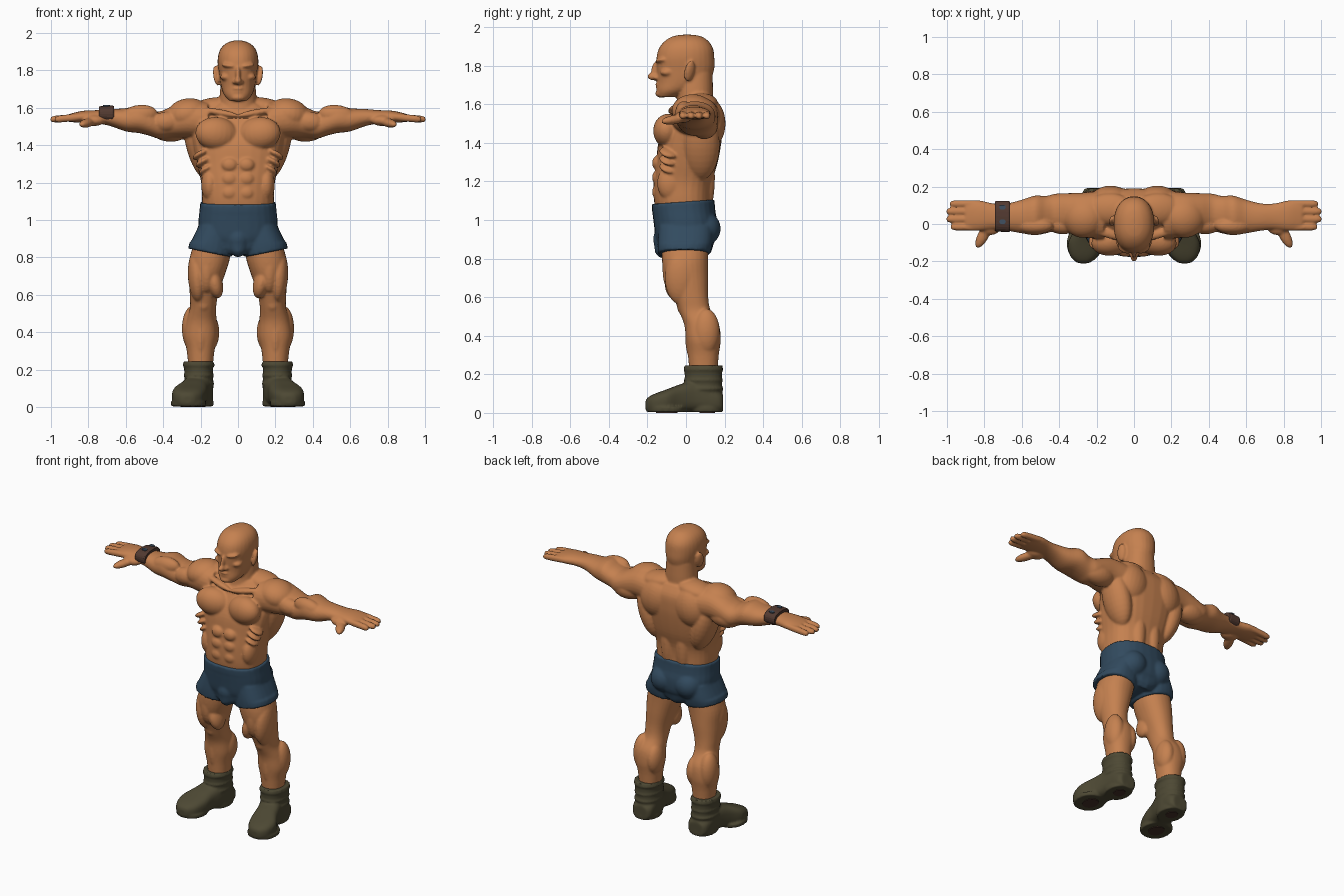
import bpy, bmesh, math
from mathutils import Matrix, Vector, Euler


def material(name, rgb):
    m = bpy.data.materials.new(name)
    m.diffuse_color = (*rgb, 1)
    return m


SKIN = material("tan skin", (0.56, 0.22, 0.08))
BLUE = material("navy cloth", (0.032, 0.07, 0.115))
OLIVE = material("olive leather", (0.075, 0.066, 0.034))
BROWN = material("brown leather", (0.085, 0.042, 0.03))
SLATE = material("slate stud", (0.05, 0.08, 0.12))
TREAD = material("dark red tread", (0.06, 0.03, 0.022))


def loft(bm, axis, rings, s=1, power=2.2, sides=28, steps=4):
    """Closed tube; a ring is (position, centre a, centre b, radius a, radius b)."""
    pts = [Vector(r) for r in rings]
    fine = []
    for i in range(len(pts) - 1):
        p0, p1, p2, p3 = pts[max(i - 1, 0)], pts[i], pts[i + 1], pts[min(i + 2, len(pts) - 1)]
        for k in range(steps):
            t = k / steps
            fine.append(0.5 * (2 * p1 + (p2 - p0) * t + (2 * p0 - 5 * p1 + 4 * p2 - p3) * t * t
                               + (3 * p1 - p0 - 3 * p2 + p3) * t ** 3))
    fine.append(pts[-1])
    loops = []
    for t, a, b, ra, rb in fine:
        loop = []
        for k in range(sides):
            an = 2 * math.pi * k / sides
            c, d = math.cos(an), math.sin(an)
            u = a + ra * math.copysign(abs(c) ** (2 / power), c)
            v = b + rb * math.copysign(abs(d) ** (2 / power), d)
            x, y, z = {"x": (t, u, v), "y": (u, t, v), "z": (u, v, t)}[axis]
            loop.append(bm.verts.new((x * s, y, z)))
        loops.append(loop)
    faces = [bm.faces.new(loops[0]), bm.faces.new(loops[-1])]
    for l0, l1 in zip(loops, loops[1:]):
        for k in range(sides):
            j = (k + 1) % sides
            faces.append(bm.faces.new((l0[k], l0[j], l1[j], l1[k])))
    bmesh.ops.recalc_face_normals(bm, faces=faces)


def blob(bm, pos, rad, s=1, rot=(0, 0, 0)):
    """Ellipsoid muscle; rotation is in degrees and mirrors with s."""
    e = Euler((math.radians(rot[0]), math.radians(rot[1]) * s, math.radians(rot[2]) * s))
    m = Matrix.Translation((pos[0] * s, pos[1], pos[2])) @ e.to_matrix().to_4x4() @ Matrix.Diagonal((*rad, 1))
    bmesh.ops.create_uvsphere(bm, u_segments=24, v_segments=16, radius=1, matrix=m)


def finish(bm, name, mat, voxel=0, smooth=5):
    me = bpy.data.meshes.new(name)
    bm.to_mesh(me)
    bm.free()
    ob = bpy.data.objects.new(name, me)
    bpy.context.collection.objects.link(ob)
    me.materials.append(mat)
    if voxel:
        r = ob.modifiers.new("blend", "REMESH")
        r.mode, r.voxel_size, r.use_smooth_shade = "VOXEL", voxel, True
        sm = ob.modifiers.new("soften", "SMOOTH")
        sm.factor, sm.iterations = 0.5, smooth
    return ob


# ---- body: torso, neck and head
bm = bmesh.new()
loft(bm, "z", [(0.93, 0, 0, .17, .12), (1.0, 0, -.005, .18, .14), (1.1, 0, -.018, .192, .148),
               (1.2, 0, -.015, .197, .152), (1.3, 0, .005, .22, .16), (1.4, 0, .02, .24, .163),
               (1.48, 0, .04, .25, .15), (1.56, 0, .06, .21, .125), (1.62, 0, .06, .13, .09)], power=2.5)
loft(bm, "z", [(1.5, 0, .05, .13, .12), (1.6, 0, .047, .104, .096), (1.68, 0, .046, .097, .094),
               (1.76, 0, .046, .09, .092)])
loft(bm, "z", [(1.637, 0, -.1, .045, .045), (1.67, 0, -.062, .075, .09), (1.72, 0, -.015, .092, .133),
               (1.78, 0, -.003, .101, .149), (1.84, 0, -.003, .109, .15), (1.89, 0, 0, .104, .14),
               (1.927, 0, .003, .085, .113), (1.951, 0, .005, .052, .075), (1.96, 0, .005, .018, .028)])
# nose, lips and chin
blob(bm, (0, -.167, 1.743), (.02, .034, .02))
blob(bm, (0, -.15, 1.782), (.014, .03, .05), rot=(-18, 0, 0))
blob(bm, (0, -.143, 1.703), (.03, .017, .008))
blob(bm, (0, -.14, 1.686), (.027, .017, .009))
blob(bm, (0, -.127, 1.655), (.04, .032, .022))

for s in (1, -1):
    # brow, cheek, nostril, ear
    blob(bm, (.045, -.124, 1.826), (.045, .033, .014), s, (0, -8, 20))
    blob(bm, (.062, -.098, 1.765), (.034, .036, .02), s)
    blob(bm, (.018, -.153, 1.738), (.012, .018, .012), s)
    blob(bm, (.115, .018, 1.772), (.014, .028, .056), s, (-8, 12, 25))
    # chest, neck slope, shoulder blade, lats
    blob(bm, (.112, -.09, 1.46), (.118, .078, .09), s, (0, -8, -12))
    blob(bm, (.13, .08, 1.605), (.13, .085, .05), s, (0, 8, 0))
    blob(bm, (.125, .12, 1.5), (.115, .085, .13), s, (0, -12, 0))
    blob(bm, (.2, .075, 1.39), (.075, .1, .19), s, (0, 16, 0))
    blob(bm, (.055, .1, 1.22), (.05, .05, .2), s)
    blob(bm, (.1, -.06, 1.575), (.11, .025, .018), s, (0, -10, 12))
    # abdominal rows, flank and ribs
    for z in (1.145, 1.22, 1.295):
        blob(bm, (.045, -.148, z), (.043, .028, .037), s)
    blob(bm, (.15, -.08, 1.19), (.047, .07, .09), s)
    for k in range(3):
        blob(bm, (.165 + .017 * k, -.09, 1.27 + .04 * k), (.05, .05, .018), s, (0, 30, 25))
    # arm and its muscles
    loft(bm, "x", [(.16, .05, 1.53, .13, .1), (.27, .048, 1.54, .12, .1), (.35, .06, 1.525, .105, .085),
                   (.42, .062, 1.507, .1, .073), (.47, .05, 1.52, .1, .07), (.53, .046, 1.54, .106, .075),
                   (.6, .04, 1.536, .09, .062), (.68, .037, 1.548, .073, .046), (.75, .04, 1.552, .07, .036),
                   (.83, .045, 1.552, .082, .032), (.9, .045, 1.546, .08, .022)], s)
    blob(bm, (.27, .035, 1.565), (.115, .11, .085), s, (0, 12, 0))
    blob(bm, (.38, -.005, 1.525), (.085, .05, .055), s, (0, 5, 0))
    blob(bm, (.36, .095, 1.487), (.11, .07, .068), s)
    blob(bm, (.53, -.01, 1.56), (.1, .045, .055), s, (0, 8, 0))
    # fingers and thumb
    for y, tip in ((.108, .985), (.067, 1.003), (.026, 1.003), (-.016, .98)):
        loft(bm, "x", [(.85, y, 1.55, .02, .02), (.92, y, 1.544, .019, .02), (tip - .02, y, 1.54, .018, .018),
                       (tip, y, 1.538, .011, .011)], s, sides=14)
    blob(bm, (.805, -.06, 1.52), (.03, .078, .024), s, (8, 0, 28))
    blob(bm, (.77, -.015, 1.533), (.06, .045, .03), s)
    # leg and its muscles
    loft(bm, "z", [(.92, .125, 0, .095, .12), (.8, .15, -.005, .108, .12), (.7, .167, .003, .094, .112),
                   (.6, .182, .025, .076, .09), (.53, .187, .045, .07, .083), (.46, .196, .08, .082, .09),
                   (.38, .2, .09, .09, .09), (.3, .2, .09, .074, .08), (.18, .2, .09, .062, .07)], s)
    blob(bm, (.218, -.025, .7), (.05, .085, .14), s, (0, 3, 0))
    blob(bm, (.125, -.045, .665), (.043, .065, .085), s, (0, 14, 0))
    blob(bm, (.168, -.06, .74), (.05, .062, .13), s)
    blob(bm, (.185, -.01, .555), (.042, .037, .05), s)
    blob(bm, (.245, .105, .42), (.055, .07, .12), s)
    blob(bm, (.15, .11, .4), (.05, .07, .1), s)
    blob(bm, (.2, .04, .4), (.035, .045, .14), s)
finish(bm, "body", SKIN, 0.0068, 5)

# ---- shorts: hips, two leg openings, seat
bm = bmesh.new()
loft(bm, "z", [(.84, 0, -.01, .1, .12), (.9, 0, 0, .2, .155), (.98, 0, -.002, .212, .165),
               (1.05, 0, -.012, .206, .163), (1.095, 0, -.015, .203, .163)], power=2.4)
for s in (1, -1):
    loft(bm, "z", [(.825, .149, -.01, .117, .135), (.88, .14, -.005, .113, .142), (.97, .115, 0, .095, .14)],
         s, power=2.4)
    blob(bm, (.09, .09, .955), (.09, .09, .09), s)
blob(bm, (0, -.115, .9), (.06, .055, .07))
for v in bm.verts:
    if v.co.z < .87:                      # hem slopes up towards the outside
        v.co.z += .2 * (abs(v.co.x) - .15)
    elif v.co.z > 1.04:                   # waist is higher behind
        v.co.z += .07 * v.co.y
finish(bm, "shorts", BLUE, 0.008, 4)

# ---- boots with tread patches
for s, side in ((1, "left"), (-1, "right")):
    bm = bmesh.new()
    loft(bm, "y", [(.192, .207, .05, .05, .045), (.16, .207, .06, .072, .056), (.05, .215, .085, .077, .081),
                   (-.03, .238, .076, .08, .072), (-.1, .26, .063, .092, .059), (-.165, .268, .051, .076, .047),
                   (-.2, .27, .042, .045, .036), (-.21, .27, .04, .02, .02)], s, power=2.9)
    loft(bm, "z", [(.03, .207, .095, .074, .095), (.12, .208, .092, .076, .096), (.2, .211, .09, .077, .097),
                   (.245, .212, .09, .082, .1)], s)
    # cuff roll, folds and sole rim
    for z, rx, ry in ((.225, .086, .104), (.17, .082, .102), (.125, .083, .105)):
        loft(bm, "z", [(z - .014, .21, .09, rx - .01, ry - .01), (z, .21, .09, rx, ry),
                       (z + .014, .21, .09, rx - .01, ry - .01)], s)
    loft(bm, "z", [(.004, .265, -.105, .092, .1), (.03, .265, -.105, .094, .102)], s)
    loft(bm, "z", [(.004, .208, .1, .076, .092), (.03, .208, .1, .078, .094)], s)
    finish(bm, side + "_boot", OLIVE, 0.007, 4)
    bm = bmesh.new()
    for x, y, rx, ry in ((.262, -.1, .045, .055), (.208, .11, .035, .04)):
        loft(bm, "z", [(0, x, y, rx, ry), (.009, x, y, rx, ry)], s, steps=1)
    finish(bm, side + "_tread", TREAD)

# ---- wristband with two studs
bm = bmesh.new()
loft(bm, "x", [(.664, .04, 1.566, .08, .044), (.672, .04, 1.566, .084, .047), (.735, .042, 1.566, .082, .043),
               (.743, .042, 1.566, .078, .04)], -1, power=2.5, steps=1)
finish(bm, "wristband", BROWN)
bm = bmesh.new()
for y, z in ((.012, 1.607), (.09, 1.603)):
    loft(bm, "z", [(z, .703, y, .018, .013), (z + .007, .703, y, .018, .013)], -1, steps=1, sides=12)
finish(bm, "wristband_studs", SLATE)
